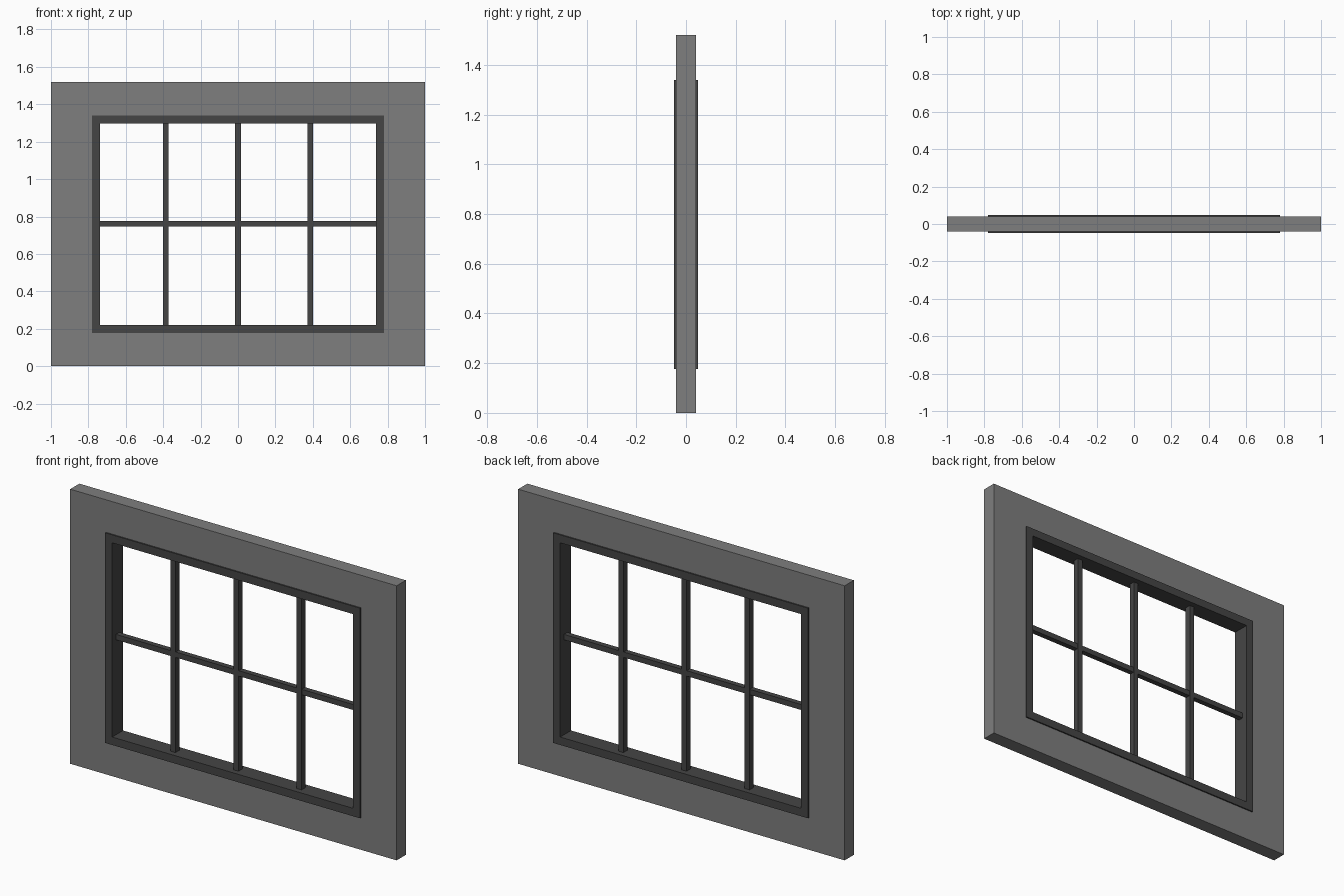
import bpy, bmesh

if "Cube" in bpy.data.objects:
    bpy.data.objects.remove(bpy.data.objects["Cube"])


def material(name, v):
    m = bpy.data.materials.new(name)
    m.diffuse_color = (v, v, v, 1)
    m.use_nodes = True
    m.node_tree.nodes["Principled BSDF"].inputs["Base Color"].default_value = m.diffuse_color
    return m


WALL = material("wall_grey", 0.21)
TRIM = material("dark_trim_grey", 0.06)


def add_object(name, bm, mat):
    bmesh.ops.recalc_face_normals(bm, faces=bm.faces)
    mesh = bpy.data.meshes.new(name)
    bm.to_mesh(mesh)
    bm.free()
    mesh.materials.append(mat)
    ob = bpy.data.objects.new(name, mesh)
    bpy.context.collection.objects.link(ob)
    return ob


def ring(name, outer, inner, depth, mat):
    """Rectangular ring in the xz plane; outer/inner = (half_x, z0, z1)."""
    bm = bmesh.new()

    def loop(r, y):
        h, a, b = r
        return [bm.verts.new((x, y, z)) for x, z in ((-h, a), (h, a), (h, b), (-h, b))]

    d = depth / 2
    loops = [loop(outer, -d), loop(inner, -d), loop(inner, d), loop(outer, d)]
    for k in range(4):
        p, q = loops[k], loops[(k + 1) % 4]
        for i in range(4):
            j = (i + 1) % 4
            bm.faces.new((p[i], p[j], q[j], q[i]))
    return add_object(name, bm, mat)


def box(name, centre, size, mat):
    bm = bmesh.new()
    bmesh.ops.create_cube(bm, size=1)
    bmesh.ops.scale(bm, vec=size, verts=bm.verts)
    bmesh.ops.translate(bm, vec=centre, verts=bm.verts)
    return add_object(name, bm, mat)


outer = (0.78, 0.177, 1.34)
inner = (0.737, 0.221, 1.296)
mid = (inner[1] + inner[2]) / 2

# Wall panel with window opening, and the slightly proud frame lining it
ring("wall_panel", (1.0, 0.0, 1.52), outer, 0.08, WALL)
ring("window_frame", outer, inner, 0.095, TRIM)

# Glazing bars
for i, x in enumerate((-0.386, 0.0, 0.386)):
    box(f"vertical_bar_{i + 1}", (x, 0, mid), (0.03, 0.034, inner[2] - inner[1]), TRIM)
box("horizontal_bar", (0, 0, 0.762), (2 * inner[0], 0.03, 0.03), TRIM)
